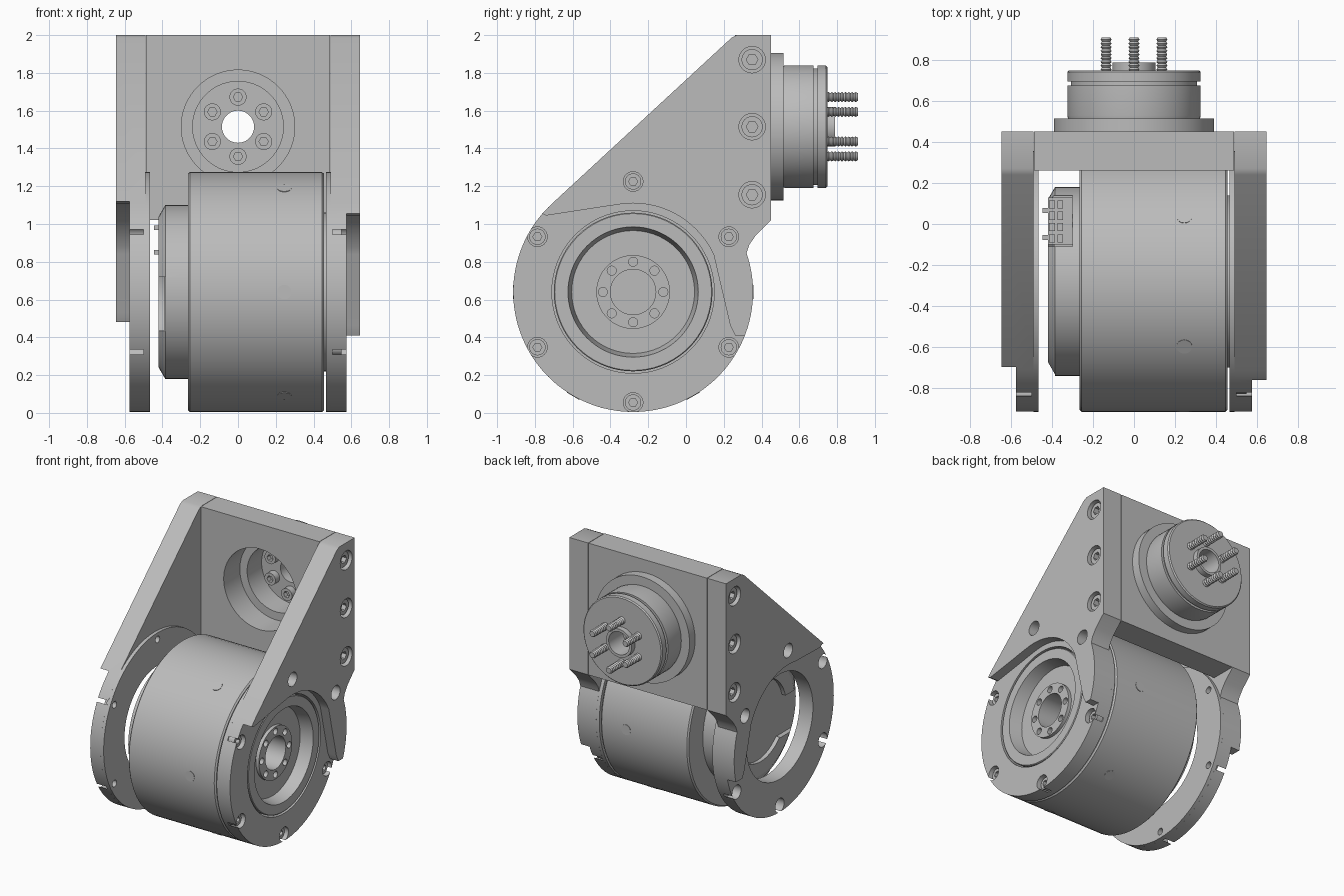
import bpy, bmesh
from math import sin, cos, radians, pi

old = bpy.data.objects.get("Cube")
if old:
    bpy.data.objects.remove(old, do_unlink=True)

metal = bpy.data.materials.new("plain_grey_metal")
metal.use_nodes = True
GREY = (0.5, 0.5, 0.5, 1)
metal.diffuse_color = GREY
metal.node_tree.nodes["Principled BSDF"].inputs["Base Color"].default_value = GREY

MOTOR = (-0.28, 0.64)    # motor axis as y, z
WRIST = (0, 1.515)       # wrist axis as x, z
RIM = 0.635


def shade(mesh):
    mesh.shade_smooth()
    mesh.set_sharp_from_angle(angle=radians(30))


def finish(name, bm):
    bmesh.ops.remove_doubles(bm, verts=bm.verts, dist=1e-5)
    bmesh.ops.recalc_face_normals(bm, faces=bm.faces)
    mesh = bpy.data.meshes.new(name)
    bm.to_mesh(mesh)
    bm.free()
    mesh.materials.append(metal)
    shade(mesh)
    ob = bpy.data.objects.new(name, mesh)
    bpy.context.collection.objects.link(ob)
    return ob


def lathe(name, axis, centre, profile, n=72, closed=False):
    """Turn (radius, distance along axis) points around an x or y axis."""
    bm = bmesh.new()
    rings = []
    for i in range(n):
        a = 2 * pi * i / n
        ring = []
        for r, t in profile:
            u, v = centre[0] + r * cos(a), centre[1] + r * sin(a)
            ring.append(bm.verts.new((t, u, v) if axis == "x" else (u, t, v)))
        rings.append(ring)
    m = len(profile)
    for i in range(n):
        a, b = rings[i], rings[(i + 1) % n]
        for j in range(m if closed else m - 1):
            k = (j + 1) % m
            if profile[j][0] + profile[k][0] == 0:
                continue
            quad = [a[j], a[k], b[k], b[j]]
            if profile[j][0] == 0:
                quad.pop(3)
            elif profile[k][0] == 0:
                quad.pop(2)
            bm.faces.new(quad)
    return finish(name, bm)


def rod(name, axis, centre, r, t0, t1, n=24):
    return lathe(name, axis, centre, [(0, t0), (r, t0), (r, t1), (0, t1)], n)


def prism(name, outline, x0, x1):
    bm = bmesh.new()
    a, b = [[bm.verts.new((x, y, z)) for y, z in outline] for x in (x0, x1)]
    bm.faces.new(a)
    bm.faces.new(b)
    for i in range(len(a)):
        j = (i + 1) % len(a)
        bm.faces.new((a[i], a[j], b[j], b[i]))
    return finish(name, bm)


def box(name, x0, x1, y0, y1, z0, z1):
    return prism(name, [(y0, z0), (y1, z0), (y1, z1), (y0, z1)], x0, x1)


def cut(ob, cutters):
    for c in cutters:
        c.hide_render = True
        mod = ob.modifiers.new("cut", "BOOLEAN")
        mod.operation, mod.solver, mod.object = "DIFFERENCE", "EXACT", c
    graph = bpy.context.evaluated_depsgraph_get()
    mesh = bpy.data.meshes.new_from_object(ob.evaluated_get(graph))
    ob.modifiers.clear()
    ob.data = mesh
    shade(mesh)
    for c in cutters:
        bpy.data.objects.remove(c, do_unlink=True)


def screw_head(name, axis, centre, r, base, face):
    """Socket head screw with a hexagonal recess."""
    head = rod(name, axis, centre, r, base, face)
    d = face - base
    cut(head, [rod("socket", axis, centre, r * 0.55, base + 0.4 * d, face + 0.2 * d, 6)])


def around(centre, r, deg):
    return centre[0] + r * cos(radians(deg)), centre[1] + r * sin(radians(deg))


# Side plates: round lower disc running into a sloped upper arm
outline = [(0.24, 1.985), (0.27, 2), (0.45, 2), (0.45, 1.02), (0.37, 0.94), (0.335, 0.89)]
outline += [around(MOTOR, RIM, d) for d in range(19, -228, -3)]
arm_screws = [(0.35, z) for z in (1.155, 1.515, 1.87)]
disc_screws = [around(MOTOR, 0.585, d) for d in range(30, 390, 60)]

for s, side, bore, y_start, z_start, z_end, r_pocket in (
        (1, "left", 0.43, -0.74, 1.06, 0.41, 0.47),
        (-1, "right", 0.39, -0.65, 1.12, 0.48, 0.48)):
    plate = prism(side + "_side_plate", outline, s * 0.49, s * 0.645)
    pocket = [(-1.1, z_start), (y_start - 0.03, z_start), (y_start, z_start - 0.015)]
    pocket += [around(MOTOR, r_pocket, d) for d in range(100, 20, -5)]
    pocket += [(0.235, z_end + 0.05), (0.26, z_end), (0.6, z_end), (0.6, -0.1), (-1.1, -0.1)]
    cutters = [prism("pocket", pocket, s * 0.575, s * 0.7),
               rod("bore", "x", MOTOR, bore, s * 0.4, s * 0.7, 72)]
    cutters += [rod("seat", "x", c, 0.07, s * 0.56, s * 0.7) for c in arm_screws]
    cutters += [rod("seat", "x", c, 0.052, s * 0.5, s * 0.7) for c in disc_screws]
    cut(plate, cutters)
    # inner pad of the disc
    pad = lathe(side + "_disc_pad", "x", MOTOR,
                [(bore, s * 0.465), (RIM, s * 0.465), (RIM, s * 0.49), (bore, s * 0.49)],
                closed=True)
    if s < 0:
        for ob in (pad, plate):
            cut(ob, [rod("hole", "x", c, 0.025, s * 0.4, s * 0.6) for c in disc_screws])
    for i, c in enumerate(arm_screws):
        screw_head(f"{side}_arm_screw_{i}", "x", c, 0.056, s * 0.56, s * 0.625)
    if s > 0:
        for i, c in enumerate(disc_screws):
            screw_head(f"disc_screw_{i}", "x", c, 0.043, 0.5, 0.548)

# Cross block joining the arms
block = box("cross_block", -0.487, 0.487, 0.26, 0.45, 1.02, 2)
cut(block, [rod("bore", "y", WRIST, 0.3, 0.2, 0.5, 72)])

# Motor body with recessed output face
body = lathe("motor_body", "x", MOTOR, [
    (0, -0.265), (0.625, -0.265), (RIM, -0.255), (RIM, 0.445), (0.625, 0.455),
    (0.42, 0.455), (0.42, 0.568), (0.415, 0.573), (0.345, 0.573), (0.325, 0.48),
    (0.195, 0.48), (0.195, 0.505), (0.12, 0.505), (0.12, 0.3), (0, 0.3)])
cut(body, [rod("hole", "x", around(MOTOR, 0.16, d), 0.024, 0.46, 0.55, 16)
           for d in range(0, 360, 45)])

# Flush plugs around the motor body
for i in range(6):
    plug = rod(f"body_plug_{i}", "y", (0.245, 0), 0.038, -RIM - 0.002, -RIM + 0.02)
    plug.rotation_euler.x = radians(60 * i)
    plug.location = (0, MOTOR[0], MOTOR[1])

# Rear cap of the motor with a stepped rim
cap = lathe("motor_rear_cap", "x", MOTOR, [
    (0, -0.39), (0.3, -0.39), (0.3, -0.42), (0.4, -0.42),
    (0.46, -0.385), (0.46, -0.26), (0, -0.26)])
cut(cap, [box("rim_gap", -0.5, -0.385, -0.8, -0.5, 0.43, 0.72),
          box("plug_gap", -0.5, -0.3, -0.11, 0.14, 0.8, 1.2)])

# Cable connector with two rows of sockets and latches
box("connector", -0.42, -0.3, -0.1, 0.13, 0.78, 0.99)
for i in range(4):
    for x in (-0.4, -0.36):
        y = -0.07 + 0.055 * i
        box("connector_socket", x - 0.014, x + 0.014, y - 0.02, y + 0.02, 0.99, 1.0)
for y in (-0.065, 0.065):
    for z in (0.85, 0.98):
        box("connector_latch", -0.445, -0.42, y - 0.012, y + 0.012, z - 0.012, z + 0.012)

# Wrist unit: flange, grooved drum and hollow hub
lathe("wrist_unit", "y", WRIST, [
    (0.24, 0.45), (0.39, 0.45), (0.39, 0.515), (0.322, 0.515), (0.325, 0.53),
    (0.325, 0.675), (0.308, 0.675), (0.308, 0.695), (0.325, 0.695), (0.325, 0.74),
    (0.317, 0.748), (0.105, 0.748), (0.105, 0.788), (0.085, 0.788), (0.085, 0.62),
    (0.24, 0.62)], closed=True)

# Wrist bolts: heads inside, threaded ends outside
thread = [(0, 0.74)]
for i in range(9):
    thread += [(0.02, 0.745 + 0.018 * i), (0.027, 0.754 + 0.018 * i)]
thread += [(0.02, 0.91), (0, 0.91)]
for i in range(6):
    c = around(WRIST, 0.157, 30 + 60 * i)
    screw_head(f"wrist_bolt_head_{i}", "y", c, 0.045, 0.625, 0.57)
    lathe(f"wrist_bolt_thread_{i}", "y", c, thread, 16)
